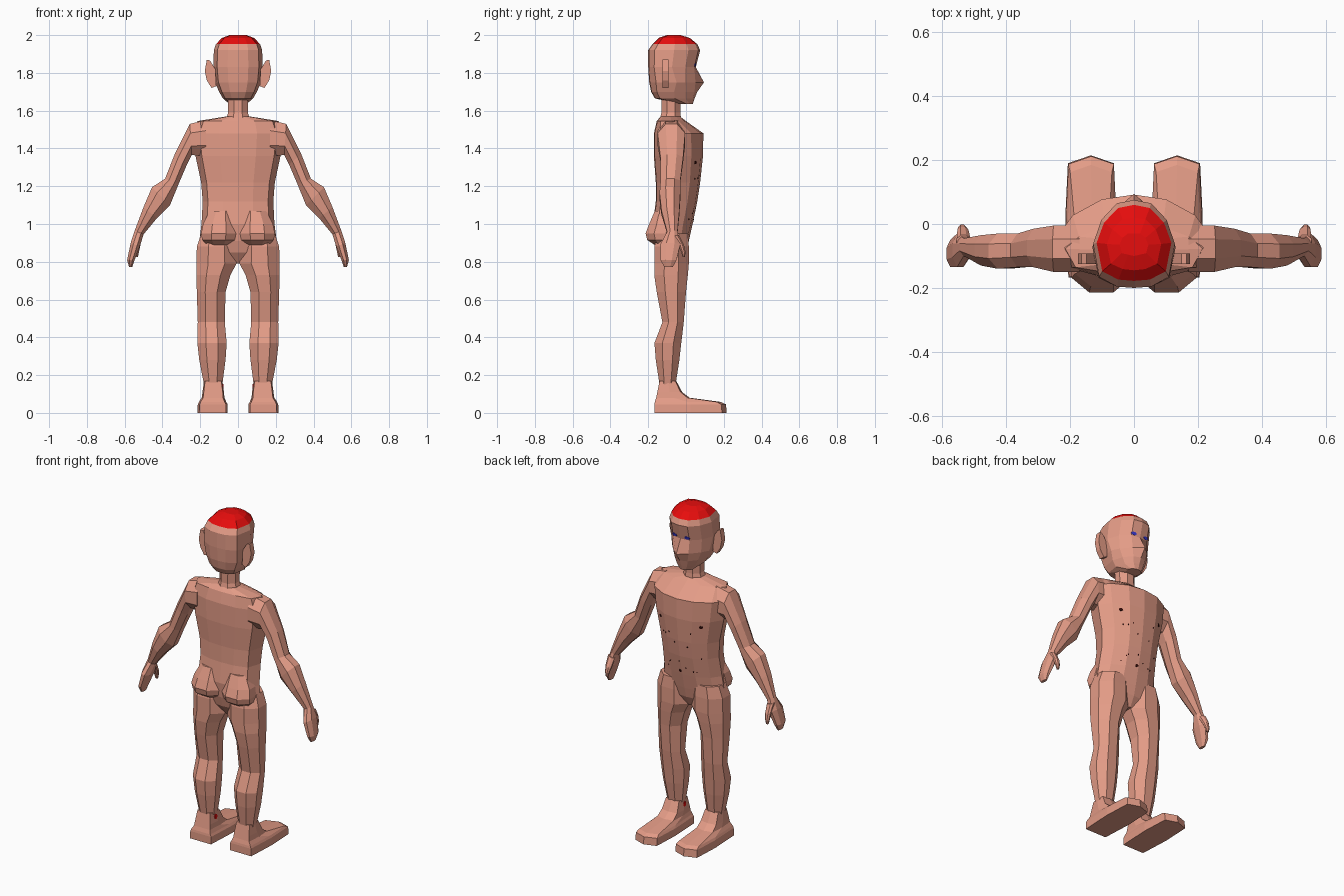
import bpy, bmesh, math, random
from mathutils import Vector

if "Cube" in bpy.data.objects:
    bpy.data.objects.remove(bpy.data.objects["Cube"])


def material(name, rgb):
    m = bpy.data.materials.new(name)
    m.diffuse_color = (*rgb, 1)
    m.use_nodes = True
    m.node_tree.nodes["Principled BSDF"].inputs["Base Color"].default_value = m.diffuse_color
    return m


SKIN = material("skin", (0.77, 0.33, 0.24))
RED = material("red", (0.8, 0.004, 0.004))
BLUE = material("blue", (0.04, 0.04, 0.65))
DARK = material("dark_spot", (0.03, 0.003, 0.002))


def loft(name, rings, *mats):
    """Skin a stack of equal-length rings and cap both ends."""
    bm = bmesh.new()
    loops = [[bm.verts.new(p) for p in ring] for ring in rings]
    n = len(loops[0])
    for a, b in zip(loops, loops[1:]):
        for i in range(n):
            j = (i + 1) % n
            bm.faces.new((a[i], a[j], b[j], b[i]))
    bm.faces.new(loops[0])
    bm.faces.new(loops[-1])
    bmesh.ops.recalc_face_normals(bm, faces=bm.faces)
    me = bpy.data.meshes.new(name)
    bm.to_mesh(me)
    bm.free()
    for m in mats or (SKIN,):
        me.materials.append(m)
    ob = bpy.data.objects.new(name, me)
    bpy.context.collection.objects.link(ob)
    return ob


OCT = [(math.cos(math.radians(22.5 + 45 * i)) / math.cos(math.radians(22.5)),
        math.sin(math.radians(22.5 + 45 * i)) / math.cos(math.radians(22.5))) for i in range(8)]
FOOT = [(0, 1), (.9, .87), (1, 0), (.88, -1), (-.88, -1), (-1, 0), (-.9, .87)]


def level_ring(s, shape, z, x0, x1, y0, y1):
    """Horizontal ring fitting the given extents, on side s."""
    return [(s * ((x0 + x1) / 2 + u * (x1 - x0) / 2), (y0 + y1) / 2 + v * (y1 - y0) / 2, z)
            for u, v in shape]


def limb_ring(s, outer, inner, y0, y1):
    """Ring spanning an outer and inner point in the xz plane."""
    o, i = Vector(outer), Vector(inner)
    pts = []
    for u, v in OCT:
        p = (o + i) / 2 + (o - i) / 2 * u
        pts.append((s * p.x, (y0 + y1) / 2 + v * (y1 - y0) / 2, p.y))
    return pts


def body_ring(z, w, back, front, drop):
    """Symmetric ring with a ridge along the front middle."""
    mid = (front + back) / 2
    half = [(.42 * w, front - drop), (.8 * w, front * .62 + mid * .38 - drop), (w, mid),
            (.85 * w, back + .25 * (mid - back)), (.42 * w, back + .004)]
    return ([(0, front, z)] + [(x, y, z) for x, y in half] + [(0, back, z)]
            + [(-x, y, z) for x, y in reversed(half)])


# Torso
torso = loft("torso", [body_ring(*r) for r in (
    (.79, .03, -.11, -.03, .005), (.85, .12, -.15, .0, .005), (.91, .205, -.165, .015, .01),
    (1.0, .193, -.175, .035, .01), (1.12, .187, -.16, .06, .01), (1.22, .195, -.16, .075, .01),
    (1.36, .225, -.17, .09, .012), (1.48, .24, -.17, .092, .015), (1.545, .215, -.155, .0, .01),
    (1.568, .07, -.135, -.03, .0))])

# Neck
loft("neck", [level_ring(1, OCT, *r) for r in (
    (1.55, -.065, .065, -.14, -.025), (1.59, -.052, .052, -.13, -.03),
    (1.69, -.055, .055, -.13, -.03))])

# Head with nose ridge and red crown
head = loft("head", [body_ring(*r) for r in (
    (1.635, .045, -.03, .036, .005), (1.665, .08, -.165, .046, .008),
    (1.70, .1, -.185, .06, .015), (1.75, .122, -.195, .095, .045),
    (1.83, .13, -.2, .052, .008), (1.92, .128, -.2, .075, .01),
    (1.952, .117, -.178, .06, .01), (1.985, .085, -.145, .02, .005),
    (2.0, .045, -.1, -.03, .0))], SKIN, RED)
for f in head.data.polygons:
    f.material_index = int(f.center.z > 1.95)

EAR = [(.115, 1.73), (.14, 1.72), (.165, 1.76), (.176, 1.81), (.165, 1.87), (.148, 1.865),
       (.12, 1.82)]
for s, side in ((1, "right"), (-1, "left")):
    # Ear
    loft(side + "_ear", [[(s * x, y, z) for x, z in EAR] for y in (-.125, -.092)])

    # Arm and hand
    loft(side + "_arm", [limb_ring(s, *r) for r in (
        ((.17, 1.55), (.17, 1.36), -.15, -.005), ((.255, 1.53), (.245, 1.365), -.15, -.005),
        ((.335, 1.37), (.27, 1.315), -.135, -.015), ((.386, 1.24), (.315, 1.21), -.135, -.03),
        ((.455, 1.195), (.36, 1.10), -.14, -.03), ((.50, 1.09), (.43, 1.03), -.13, -.035),
        ((.547, .965), (.50, .945), -.10, -.045), ((.568, .9), (.52, .88), -.135, -.03),
        ((.587, .81), (.547, .81), -.135, -.05), ((.577, .772), (.56, .772), -.115, -.07))])
    loft(side + "_thumb", [limb_ring(s, *r) for r in (
        ((.555, .94), (.512, .93), -.07, -.035), ((.553, .89), (.518, .88), -.04, -.01),
        ((.55, .85), (.525, .85), -.025, -.002), ((.545, .825), (.53, .825), -.018, -.006))])

    # Leg
    loft(side + "_leg", [level_ring(s, OCT, *r) for r in (
        (.95, .02, .195, -.15, .01), (.88, .01, .218, -.168, .015),
        (.79, .008, .22, -.168, .015), (.73, .04, .22, -.168, .01),
        (.64, .066, .218, -.155, .0), (.48, .07, .213, -.125, -.012),
        (.37, .06, .215, -.167, -.025), (.28, .066, .205, -.16, -.035),
        (.15, .083, .18, -.14, -.055))])

    # Foot
    loft(side + "_foot", [level_ring(s, FOOT, *r) for r in (
        (0, .055, .215, -.167, .215), (.045, .055, .213, -.167, .212),
        (.058, .062, .207, -.165, .185), (.08, .072, .192, -.158, .02),
        (.11, .074, .188, -.152, -.02), (.17, .083, .18, -.14, -.052))])

    # Buttock
    loft(side + "_buttock", [level_ring(s, OCT, *r) for r in (
        (.885, .04, .16, -.16, -.08), (.915, .015, .19, -.205, -.06),
        (.95, .01, .195, -.214, -.06), (1.0, .015, .185, -.195, -.06),
        (1.07, .03, .15, -.165, -.08))])

    # Ankle mark on the inner side
    loft(side + "_ankle_mark", [[(s * x, -.1 + .012 * u, .14 + .014 * v) for u, v in OCT]
                                for x in (.077, .085)], RED)

bpy.context.view_layer.update()


def spot(name, target, x, z, rx, rz, mat):
    """Thin plate lying on the front surface of a target."""
    hit, loc, nor, _ = target.ray_cast(Vector((x, 1, z)), Vector((0, -1, 0)))
    if not hit:
        return
    side = Vector((0, 0, 1)).cross(nor).normalized()
    up = nor.cross(side)
    loft(name, [[loc + nor * d + side * u * rx + up * v * rz for u, v in OCT]
                for d in (-.002, .002)], mat)


# Eyes, chest marks and scattered freckles
for s in (1, -1):
    spot("eye", head, s * .042, 1.843, .016, .009, BLUE)
    spot("chest_mark", torso, s * .135, 1.325, .011, .008, DARK)
spot("navel", torso, .012, 1.02, .009, .008, DARK)
random.seed(4)
for i in range(14):
    spot("freckle", torso, random.uniform(-.14, .14), random.uniform(1.0, 1.3), .003, .004, DARK)
